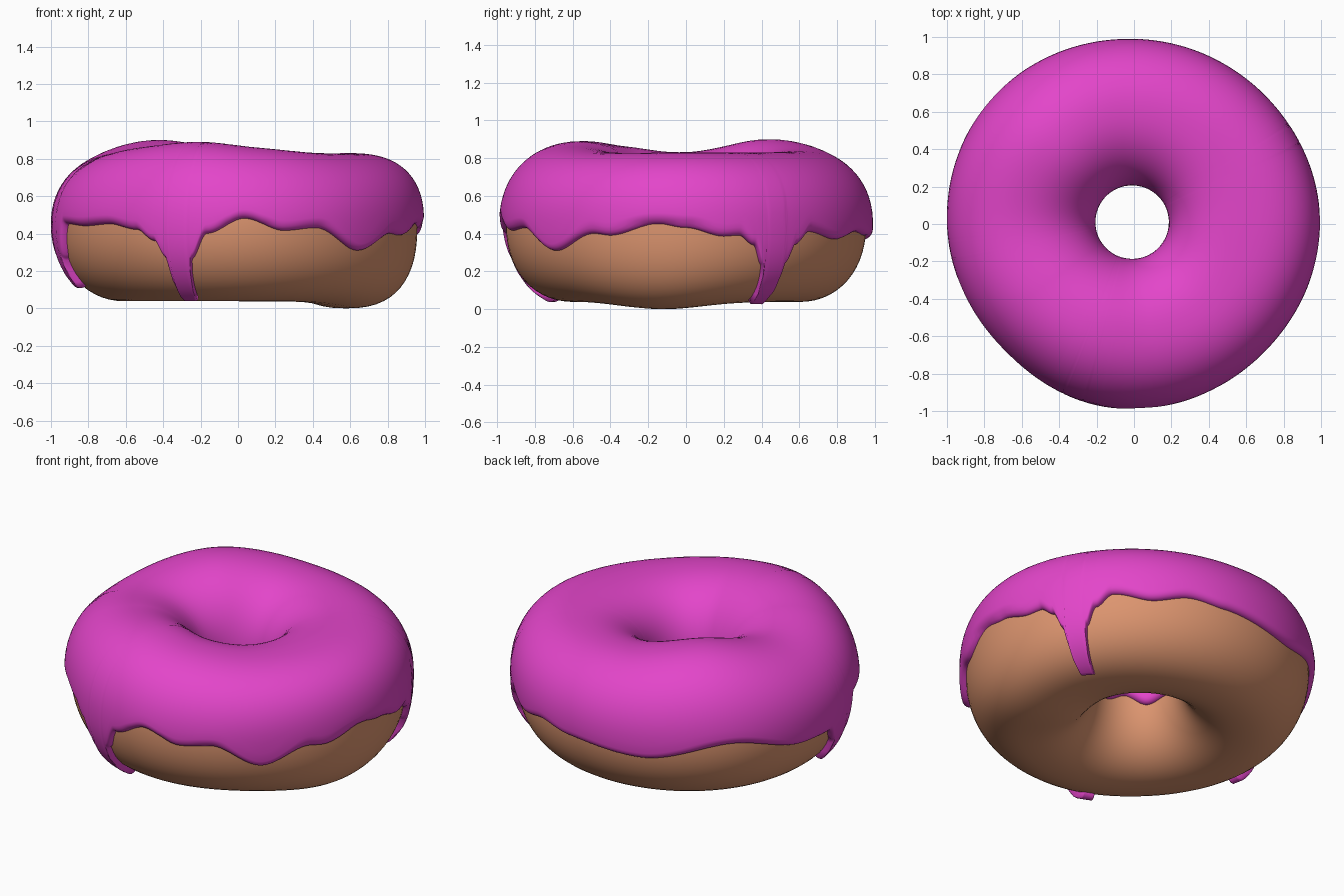
import bpy
import bmesh
from math import sin, cos, pi, radians, exp, asin, sqrt

if "Cube" in bpy.data.objects:
    bpy.data.objects.remove(bpy.data.objects["Cube"])

ICING = 0.036      # icing thickness
ZC = 0.45          # height of the widest ring

# (angle, value) keys around the ring
TOP = [(0, .83), (45, .83), (90, .845), (135, .90), (180, .832), (215, .862),
       (250, .89), (280, .86), (315, .83)]
OUTER = [(0, .995), (45, .982), (90, .99), (140, 1.015), (180, 1.0),
         (225, .968), (260, .99), (315, .977)]
EDGE = [(0, .43), (12, .385), (17, .39), (22, .34), (25.3, .24), (27, .05),
        (32, .05), (33.5, .24), (37, .34), (43, .41), (56, .37), (70, .41),
        (82, .39), (110, .36), (140, .45), (168, .355), (180, .35),
        (184, .27), (185.7, .12), (190, .12), (191.8, .27), (198, .45),
        (210, .44), (223, .45), (235, .42), (242, .36), (246, .27), (247.8, .06),
        (253, .06), (254.8, .27), (260, .40), (272, .48), (285, .415),
        (296, .43), (313, .31), (329, .40), (335, .39), (351, .45)]


def ring(keys, deg, flowing=False):
    """Periodic interpolation: eased between extremes, or a flowing spline."""
    deg %= 360
    n = len(keys)
    i = max(k for k in range(n) if keys[k][0] <= deg)
    p = [(keys[k % n][0] + 360 * (k // n), keys[k % n][1]) for k in range(i - 1, i + 3)]
    (a, u), (b, v) = p[1], p[2]
    t = (deg - a) / (b - a)
    m0 = m1 = 0
    if flowing:
        m0 = (v - p[0][1]) / (b - p[0][0]) * (b - a)
        m1 = (p[3][1] - u) / (p[3][0] - a) * (b - a)
    s = t * t * (3 - 2 * t)
    return u + (v - u) * s + m0 * t * (1 - t) ** 2 - m1 * t * t * (1 - t)


def bump(deg, centre, width):
    d = (deg - centre + 180) % 360 - 180
    return exp(-(d / width) ** 2)


def power(v, p):
    return abs(v) ** p * (1 if v >= 0 else -1)


def section(deg):
    """Centre radius, half width, half heights and roundness of the dough."""
    outer = ring(OUTER, deg, True) - ICING
    inner = 0.232
    top = ring(TOP, deg, True) - ICING - ZC
    bottom = ZC - 0.038 + 0.038 * bump(deg, -12, 28)
    n = 2.15 + 0.35 * bump(deg, -5, 50)
    return (outer + inner) / 2, (outer - inner) / 2, top, bottom, n


def surface(deg, phi, grow=0.0):
    c, a, top, bottom, n = section(deg)
    s = sin(phi)
    r = c + (a + grow) * power(cos(phi), 2 / n)
    z = ZC + ((top if s > 0 else bottom) + grow) * power(s, 2 / n)
    shift = max(0, 1 - (r - 0.2) / 0.6) * 0.01      # hole sits slightly off centre
    t = radians(deg)
    return (r * cos(t) - shift, r * sin(t) + shift, z)


def phi_at(deg, z):
    """Section angle of the outer wall at height z."""
    c, a, top, bottom, n = section(deg)
    v = (z - ZC) / (top if z > ZC else bottom)
    return asin(power(max(-1, min(1, v)), n / 2))


def build(name, columns, closed, colour):
    """Skin a closed ring of columns of points."""
    bm = bmesh.new()
    grid = [[bm.verts.new(p) for p in col] for col in columns]
    rows = len(grid[0])
    for i, col in enumerate(grid):
        nxt = grid[(i + 1) % len(grid)]
        for j in range(rows if closed else rows - 1):
            k = (j + 1) % rows
            bm.faces.new((col[j], nxt[j], nxt[k], col[k]))
    bmesh.ops.recalc_face_normals(bm, faces=bm.faces)
    mesh = bpy.data.meshes.new(name)
    bm.to_mesh(mesh)
    bm.free()
    mesh.polygons.foreach_set("use_smooth", [True] * len(mesh.polygons))
    obj = bpy.data.objects.new(name, mesh)
    bpy.context.collection.objects.link(obj)
    mat = bpy.data.materials.new(name)
    mat.diffuse_color = colour
    mat.use_nodes = True
    mat.node_tree.nodes["Principled BSDF"].inputs["Base Color"].default_value = mat.diffuse_color
    mesh.materials.append(mat)
    return obj


# Dough ring
dough = [[surface(i * 3, j * 2 * pi / 56) for j in range(56)] for i in range(120)]
build("dough", dough, True, (0.72, 0.30, 0.16, 1))

# Icing shell with rounded rims, wavy outer edge and drips
LIP = 0.10
icing = []
for i in range(720):
    deg = i * 0.5
    start = phi_at(deg, ring(EDGE, deg))
    end = pi + 0.12 + 0.04 * sin(radians(deg * 4)) + 0.03 * sin(radians(deg * 7))
    lips = [LIP * (1 - cos(k * pi / 12)) for k in range(6)]
    body = [start + LIP + (end - start - 2 * LIP) * k / 34 for k in range(35)]
    phis = [start + d for d in lips] + body + [end - d for d in reversed(lips)]
    col = []
    for p in phis:
        d = min(1, min(p - start, end - p) / LIP)
        col.append(surface(deg, p, -0.006 + (ICING + 0.006) * sqrt(max(0, 1 - (1 - d) ** 2))))
    icing.append(col)
build("icing", icing, False, (0.77, 0.06, 0.59, 1))
